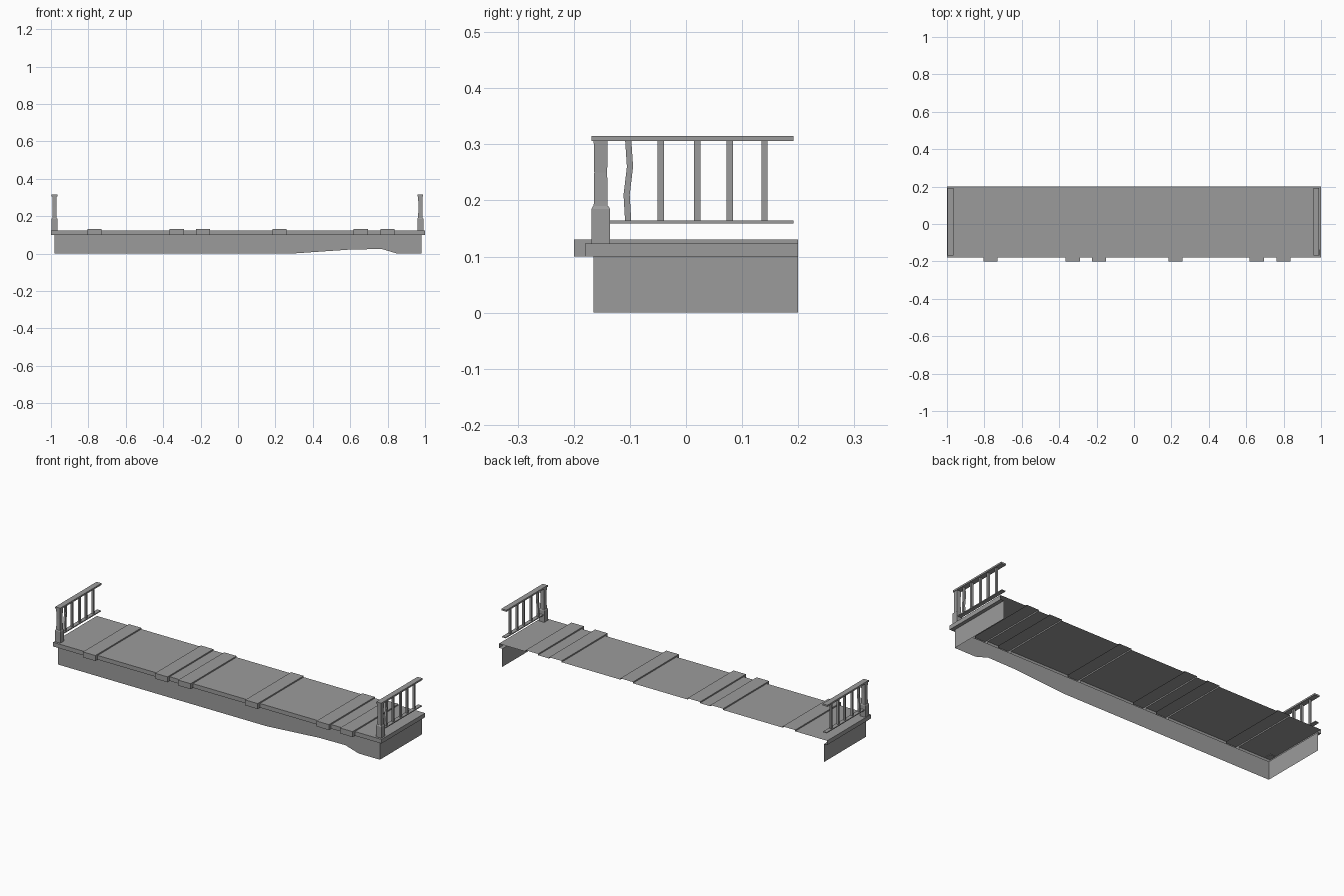
import bpy, bmesh
from mathutils import Vector

cube = bpy.data.objects.get("Cube")
if cube:
    bpy.data.objects.remove(cube, do_unlink=True)

stone = bpy.data.materials.new("stone_grey")
stone.use_nodes = True
GREY = (0.33, 0.33, 0.33, 1)
stone.diffuse_color = GREY
stone.node_tree.nodes["Principled BSDF"].inputs["Base Color"].default_value = GREY


def finish(name, bm):
    bmesh.ops.remove_doubles(bm, verts=bm.verts, dist=0.0002)
    mesh = bpy.data.meshes.new(name)
    bm.to_mesh(mesh)
    bm.free()
    mesh.materials.append(stone)
    obj = bpy.data.objects.new(name, mesh)
    bpy.context.collection.objects.link(obj)
    return obj


def face(bm, points, outward):
    """Add a flat face whose normal points along outward."""
    f = bm.faces.new([bm.verts.new(p) for p in points])
    f.normal_update()
    if f.normal.dot(Vector(outward)) < 0:
        f.normal_flip()


def loft(name, rings):
    """Square-sided solid through rings of (x, y, z, half_x, half_y)."""
    bm = bmesh.new()
    loops = [[bm.verts.new((x + sx * hx, y + sy * hy, z))
              for sx, sy in ((-1, -1), (1, -1), (1, 1), (-1, 1))]
             for x, y, z, hx, hy in rings]
    for a, b in zip(loops, loops[1:]):
        for i in range(4):
            j = (i + 1) % 4
            bm.faces.new((a[i], a[j], b[j], b[i]))
    bm.faces.new(loops[0][::-1])
    bm.faces.new(loops[-1])
    return finish(name, bm)


BACK, WALL, LIP = 0.2, -0.165, 0.1
LOW = (-0.18, 0.123)     # front edge and top of the plain deck
HIGH = (-0.2, 0.13)      # front edge and top of the raised planks
END = 0.98

# Deck: a thin shell with raised planks and a front lip
bm = bmesh.new()
edges = [-1.0]
for c in (-0.767, -0.328, -0.187, 0.222, 0.656, 0.8):
    edges += [c - 0.038, c + 0.038]
edges.append(1.0)
for i, (x0, x1) in enumerate(zip(edges, edges[1:])):
    y, z = HIGH if i % 2 else LOW
    face(bm, [(x0, BACK, z), (x1, BACK, z), (x1, y, z), (x0, y, z)], (0, 0, 1))
    face(bm, [(x0, y, z), (x1, y, z), (x1, y, LIP), (x0, y, LIP)], (0, -1, 0))
    face(bm, [(x0, y, LIP), (x1, y, LIP), (x1, WALL, LIP), (x0, WALL, LIP)], (0, 0, -1))
# Plank risers
for i, x in enumerate(edges[1:-1]):
    outline = [(BACK, LOW[1]), (BACK, HIGH[1]), HIGH, (HIGH[0], LIP), (LOW[0], LIP), LOW]
    face(bm, [(x, y, z) for y, z in outline], (1 if i % 2 else -1, 0, 0))
# Deck ends and their undersides
for s in (-1, 1):
    face(bm, [(s, BACK, LOW[1]), (s, LOW[0], LOW[1]), (s, LOW[0], LIP), (s, BACK, LIP)], (s, 0, 0))
    face(bm, [(s, WALL, LIP), (s, BACK, LIP), (s * END, BACK, LIP), (s * END, WALL, LIP)], (0, 0, -1))
finish("deck", bm)

# Skirt: front wall with a shallow arch, plus both end walls, open at the back
bm = bmesh.new()
bottom = [(-END, 0), (0.29, 0), (0.45, 0.011), (0.61, 0.022), (0.77, 0.024), (0.85, 0), (END, 0)]
for (x0, z0), (x1, z1) in zip(bottom, bottom[1:]):
    face(bm, [(x0, WALL, z0), (x1, WALL, z1), (x1, WALL, LIP), (x0, WALL, LIP)], (0, -1, 0))
for s in (-1, 1):
    x = s * END
    face(bm, [(x, WALL, 0), (x, BACK, 0), (x, BACK, LIP), (x, WALL, LIP)], (s, 0, 0))
finish("skirt", bm)

# Railings at both ends
for side, x in (("right", -0.981), ("left", 0.975)):
    py = -0.152
    loft(side + "_post_base", [(x, py, 0.12, 0.0165, 0.0165), (x, py, 0.185, 0.0165, 0.0165),
                               (x, py, 0.19, 0.0135, 0.0135)])
    loft(side + "_post", [(x, py, 0.188, 0.012, 0.0125), (x, py, 0.25, 0.0105, 0.0115),
                          (x, py, 0.307, 0.012, 0.0125)])
    loft(side + "_top_rail", [(x, 0.012, 0.306, 0.015, 0.18), (x, 0.012, 0.315, 0.015, 0.18)])
    loft(side + "_bottom_rail", [(x, 0.028, 0.159, 0.011, 0.164), (x, 0.028, 0.164, 0.011, 0.164)])
    # The first baluster is slightly bowed
    for n, (y, bow) in enumerate(((-0.103, 0.004), (-0.045, 0), (0.02, 0), (0.078, 0), (0.14, 0))):
        loft(f"{side}_baluster_{n + 1}",
             [(x, y + bow * k, z, 0.0055, 0.0055)
              for z, k in ((0.162, 0), (0.21, -0.7), (0.26, 0.8), (0.308, 0))])
